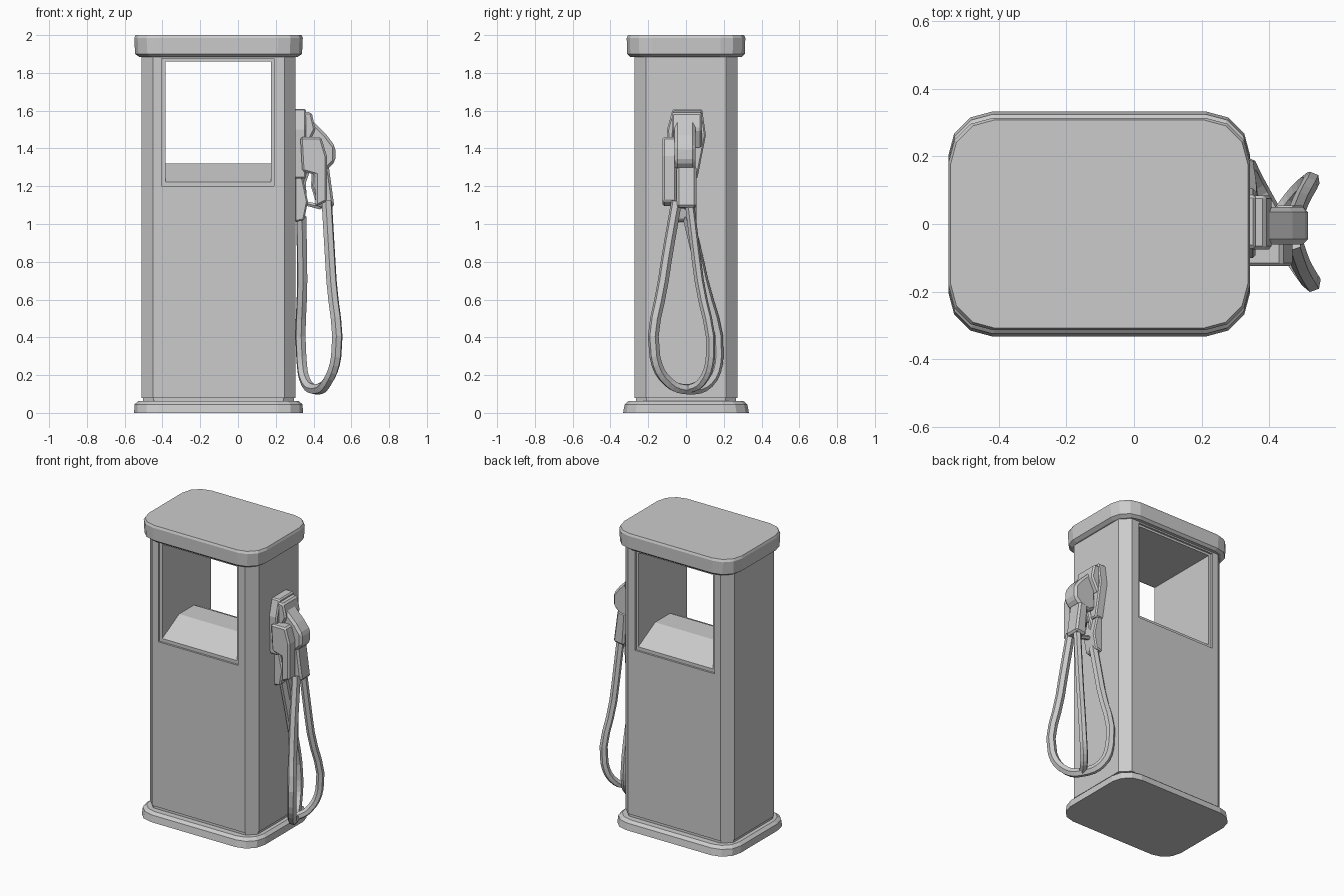
import bpy, bmesh, math
from mathutils import Vector

if "Cube" in bpy.data.objects:
    bpy.data.objects.remove(bpy.data.objects["Cube"])

CX = -0.103  # centre of the cabinet in x


def make(name, bm):
    bmesh.ops.recalc_face_normals(bm, faces=bm.faces)
    me = bpy.data.meshes.new(name)
    bm.to_mesh(me)
    bm.free()
    ob = bpy.data.objects.new(name, me)
    bpy.context.collection.objects.link(ob)
    return ob


def rounded_rect(hx, hy, r, seg):
    pts = []
    for i, (sx, sy) in enumerate([(1, 1), (-1, 1), (-1, -1), (1, -1)]):
        for k in range(seg + 1):
            a = math.pi / 2 * (i + k / seg)
            pts.append((CX + sx * (hx - r) + r * math.cos(a),
                        sy * (hy - r) + r * math.sin(a)))
    return pts


def loft(name, levels, seg):
    """levels: (z, half x, half y, corner radius)"""
    bm = bmesh.new()
    rings = [[bm.verts.new((x, y, z)) for x, y in rounded_rect(hx, hy, r, seg)]
             for z, hx, hy, r in levels]
    n = len(rings[0])
    for a, b in zip(rings, rings[1:]):
        for i in range(n):
            j = (i + 1) % n
            bm.faces.new((a[i], a[j], b[j], b[i]))
    bm.faces.new(rings[0])
    bm.faces.new(rings[-1])
    return make(name, bm)


def extrude(name, profile, start, end, axis, bevel=0.0):
    """Profile in xz swept along y, or in yz swept along x."""
    bm = bmesh.new()
    put = (lambda u, v, w: (u, w, v)) if axis == 'Y' else (lambda u, v, w: (w, u, v))
    a = [bm.verts.new(put(u, v, start)) for u, v in profile]
    b = [bm.verts.new(put(u, v, end)) for u, v in profile]
    bm.faces.new(a)
    bm.faces.new(b)
    for i in range(len(a)):
        j = (i + 1) % len(a)
        bm.faces.new((a[i], a[j], b[j], b[i]))
    ob = make(name, bm)
    if bevel:
        m = ob.modifiers.new("bevel", 'BEVEL')
        m.width, m.segments = bevel, 1
    return ob


def tube(name, points, radius, smooth=True):
    cu = bpy.data.curves.new(name, 'CURVE')
    cu.dimensions = '3D'
    cu.bevel_depth, cu.bevel_resolution = radius, 1
    cu.use_fill_caps = True
    if smooth:
        cu.resolution_u = 4
        sp = cu.splines.new('BEZIER')
        sp.bezier_points.add(len(points) - 1)
        for bp, p in zip(sp.bezier_points, points):
            bp.co = p
            bp.handle_left_type = bp.handle_right_type = 'AUTO'
    else:
        sp = cu.splines.new('POLY')
        sp.points.add(len(points) - 1)
        for q, p in zip(sp.points, points):
            q.co = (*p, 1)
    sp.use_smooth = False
    ob = bpy.data.objects.new(name, cu)
    bpy.context.collection.objects.link(ob)
    return ob


# base plinth, cabinet and roof cap
loft("base_plinth", [(0, .447, .333, .13), (.045, .445, .325, .13), (.062, .425, .305, .12)], 3)
loft("cabinet_foot", [(.055, .40, .265, .055), (.085, .40, .265, .055)], 1)
body = loft("cabinet", [(.08, .408, .273, .06), (1.895, .408, .273, .06)], 1)
loft("roof_cap", [(1.885, .42, .295, .12), (1.9, .442, .312, .13),
                  (1.985, .446, .314, .13), (2.0, .440, .308, .13)], 3)

# window through the cabinet, with sloped sills front and back
window = extrude("window_cutter", [(-.4, 1.14), (-.275, 1.215), (-.08, 1.32), (.08, 1.32),
                                   (.275, 1.215), (.4, 1.14), (.4, 1.86), (-.4, 1.86)],
                 -.385, .175, 'X')
# shallow frame recess on both faces
recesses = [extrude("recess_cutter", [(-.405, 1.2), (.19, 1.2), (.19, 1.875), (-.405, 1.875)],
                    min(s * .26, s * .4), max(s * .26, s * .4), 'Y') for s in (-1, 1)]
for c in [window] + recesses:
    m = body.modifiers.new("cut", 'BOOLEAN')
    m.operation, m.solver, m.object = 'DIFFERENCE', 'EXACT', c
    bpy.context.view_layer.objects.active = body
    bpy.ops.object.modifier_apply(modifier=m.name)
    bpy.data.objects.remove(c)

# nozzle holder on the right side
extrude("holder_plate", [(-.09, 1.24), (.06, 1.24), (.105, 1.47), (.085, 1.61), (-.07, 1.61), (-.1, 1.5)],
        .29, .36, 'X', .008)
extrude("holder_hood", [(.30, 1.6), (.39, 1.59), (.41, 1.5), (.36, 1.4), (.30, 1.4)],
        -.075, .085, 'Y', .01)
extrude("holder_socket", [(.30, 1.01), (.35, 1.02), (.37, 1.12), (.34, 1.26), (.30, 1.26)],
        -.05, .055, 'Y', .008)

# nozzle: head, grip, trigger guard and side shroud
extrude("nozzle_head", [(.36, 1.57), (.40, 1.54), (.47, 1.47), (.515, 1.41), (.515, 1.33),
                        (.475, 1.29), (.40, 1.27), (.35, 1.30)], -.06, .05, 'Y', .015)
extrude("nozzle_grip", [(.415, 1.30), (.48, 1.31), (.51, 1.09), (.43, 1.08)],
        -.05, .055, 'Y', .012)
extrude("nozzle_shroud", [(.33, 1.46), (.44, 1.46), (.47, 1.36), (.47, 1.12), (.41, 1.09),
                          (.41, 1.26), (.34, 1.28)], -.125, -.05, 'Y', .01)
tube("trigger_guard", [(.37, 0, 1.29), (.345, 0, 1.22), (.355, 0, 1.11), (.44, 0, 1.09)], .016, False)
tube("trigger", [(.40, 0, 1.29), (.395, 0, 1.2), (.42, 0, 1.12)], .01, False)
tube("nozzle_spout", [(.44, 0, 1.46), (.38, 0, 1.53), (.33, 0, 1.5)], .03, False)

# hanging hose: outer strands from the grip, inner strand back to the wall
tube("hose_loop", [(.47, -.05, 1.12), (.495, -.12, .7), (.52, -.165, .3), (.47, -.09, .16),
                   (.42, .01, .125), (.36, .12, .16), (.335, .17, .3), (.34, .09, .7),
                   (.335, .01, 1.04)], .029)
tube("hose_return", [(.475, .02, 1.1), (.495, .07, .7), (.52, .13, .3), (.47, .08, .16),
                     (.42, .01, .125)], .025)
